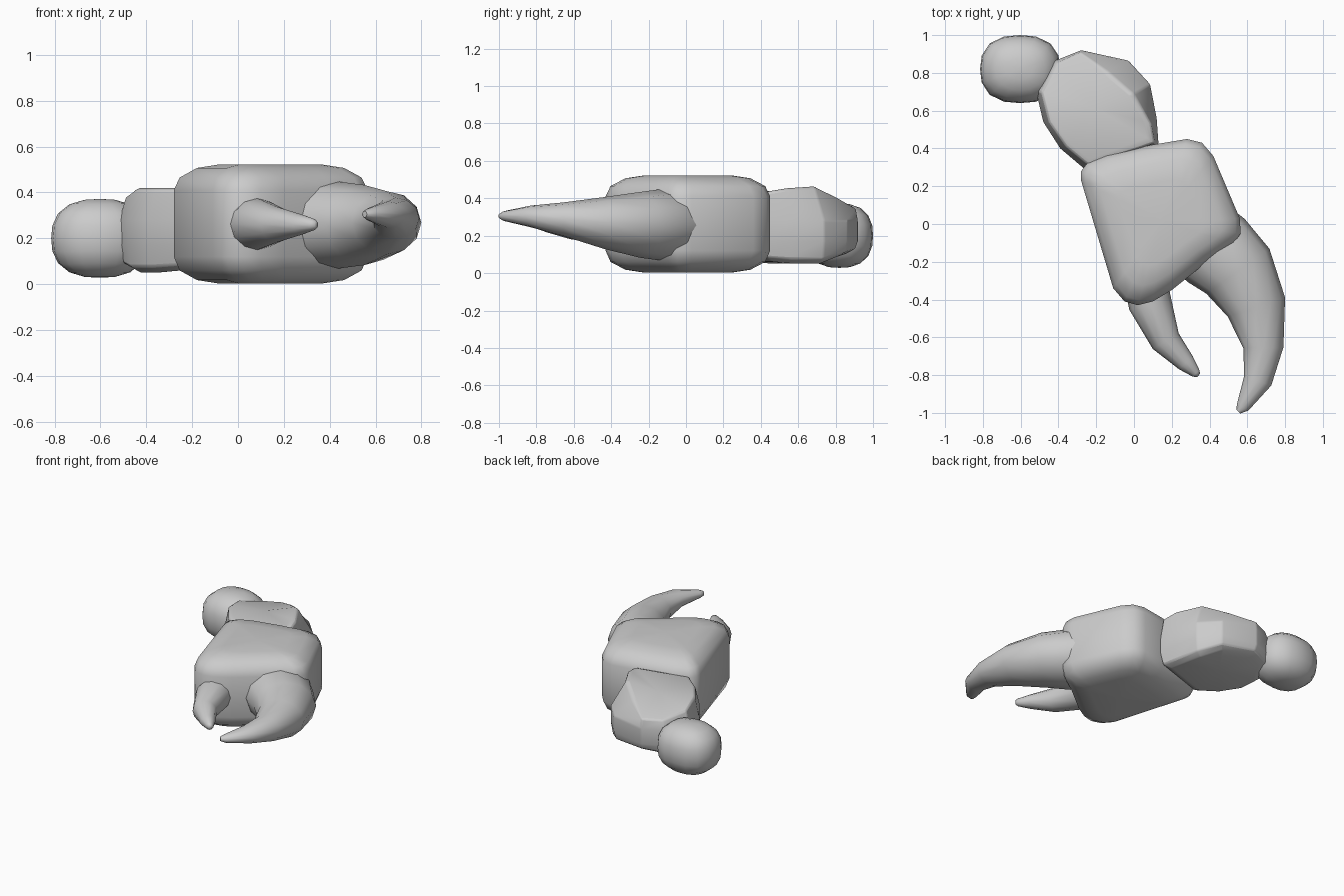
import bpy, bmesh
from math import sin, cos, pi, radians
from mathutils import Vector

if "Cube" in bpy.data.objects:
    bpy.data.objects.remove(bpy.data.objects["Cube"])


def loft(name, rings, bevel=0.0, angle=40):
    """Skin equal-length rings of points and close both ends with a fan."""
    bm = bmesh.new()
    vr = [[bm.verts.new(p) for p in r] for r in rings]
    n = len(vr[0])
    for a, b in zip(vr, vr[1:]):
        for i in range(n):
            j = (i + 1) % n
            bm.faces.new((a[i], a[j], b[j], b[i]))
    for r in (vr[0], vr[-1]):
        c = bm.verts.new(sum((v.co for v in r), Vector()) / n)
        for i in range(n):
            bm.faces.new((r[i], r[(i + 1) % n], c))
    bmesh.ops.recalc_face_normals(bm, faces=bm.faces)
    return finish(name, bm, bevel, angle)


def finish(name, bm, bevel=0.0, angle=40):
    me = bpy.data.meshes.new(name)
    bm.to_mesh(me)
    bm.free()
    ob = bpy.data.objects.new(name, me)
    bpy.context.collection.objects.link(ob)
    if bevel:
        m = ob.modifiers.new("bevel", "BEVEL")
        m.width, m.segments = bevel, 2
        m.limit_method, m.angle_limit = "ANGLE", radians(25)
    bpy.ops.object.select_all(action="DESELECT")
    bpy.context.view_layer.objects.active = ob
    ob.select_set(True)
    bpy.ops.object.shade_smooth_by_angle(angle=radians(angle))
    return ob


def pincer(name, sections, sides=12):
    """Curved horn: each section is centre x, y, z, half width, half height."""
    cs = [Vector(s[:3]) for s in sections]
    rings = []
    for k, (x, y, z, w, h) in enumerate(sections):
        t = cs[min(k + 1, len(cs) - 1)] - cs[max(k - 1, 0)]
        side = Vector((-t.y, t.x, 0)).normalized()
        rings.append([cs[k] + side * w * cos(2 * pi * i / sides)
                      + Vector((0, 0, h * sin(2 * pi * i / sides))) for i in range(sides)])
    return loft(name, rings, angle=60)


# Shoulder ball: slightly boxy ellipsoid
bm = bmesh.new()
bmesh.ops.create_uvsphere(bm, u_segments=16, v_segments=10, radius=1)
e = 2.5
for v in bm.verts:
    k = sum(abs(c) ** e for c in v.co) ** (-1 / e)
    v.co = Vector((-0.603 + 0.212 * v.co.x * k, 0.82 + 0.18 * v.co.y * k,
                   0.2 + 0.172 * v.co.z * k))
finish("joint_ball", bm, angle=60)

# Wrist: mid x, y, top x, y, top z, bottom z
wrist = [(-0.52, 0.71, -0.49, 0.70, 0.39, 0.08), (-0.48, 0.54, -0.45, 0.54, 0.42, 0.06),
         (-0.39, 0.40, -0.36, 0.41, 0.42, 0.06), (-0.26, 0.29, -0.24, 0.31, 0.42, 0.07),
         (0.13, 0.42, 0.11, 0.43, 0.44, 0.07), (0.12, 0.56, 0.09, 0.53, 0.455, 0.06),
         (0.085, 0.74, 0.00, 0.69, 0.465, 0.06), (-0.03, 0.865, -0.14, 0.81, 0.41, 0.10),
         (-0.28, 0.92, -0.28, 0.91, 0.355, 0.115), (-0.43, 0.86, -0.41, 0.85, 0.355, 0.10)]
cx, cy = -0.2, 0.62


def inset(x, y, z, s):
    return (cx + (x - cx) * s, cy + (y - cy) * s, z)


loft("wrist", [[inset(p[0], p[1], p[5] - 0.01, 0.8) for p in wrist],
               [inset(p[0], p[1], p[5] + 0.015, 0.95) for p in wrist],
               [(p[0], p[1], 0.17) for p in wrist],
               [(p[0], p[1], 0.28) for p in wrist],
               [(p[2], p[3], p[4] - 0.01) for p in wrist],
               [inset(p[2], p[3], p[4], 0.9) for p in wrist]], bevel=0.01, angle=35)

# Palm: rounded block stacked from one outline
palm = [(-0.25, 0.32), (-0.15, 0.365), (0.10, 0.42), (0.28, 0.45), (0.36, 0.43), (0.42, 0.36),
        (0.56, 0.03), (0.565, -0.05), (0.53, -0.10), (0.40, -0.19), (0.20, -0.35), (0.10, -0.41),
        (0.02, -0.43), (-0.05, -0.41), (-0.11, -0.34), (-0.28, 0.23), (-0.28, 0.28)]
cx, cy = 0.14, 0.01
levels = [(0.002, 0.52), (0.018, 0.76), (0.06, 0.94), (0.12, 1), (0.41, 1),
          (0.465, 0.94), (0.507, 0.76), (0.523, 0.52)]
loft("palm", [[inset(x, y, z, s) for x, y in palm] for z, s in levels], angle=40)

# Two pincers
pincer("large_pincer", [(0.34, -0.06, 0.255, 0.22, 0.18), (0.435, -0.14, 0.258, 0.225, 0.19),
                        (0.55, -0.25, 0.258, 0.205, 0.175), (0.648, -0.44, 0.268, 0.16, 0.138),
                        (0.685, -0.655, 0.288, 0.106, 0.09), (0.655, -0.83, 0.303, 0.076, 0.058),
                        (0.575, -0.97, 0.305, 0.035, 0.027), (0.552, -0.992, 0.305, 0.015, 0.014)])
pincer("small_pincer", [(0.05, -0.25, 0.262, 0.115, 0.112), (0.085, -0.42, 0.262, 0.115, 0.112),
                        (0.168, -0.62, 0.26, 0.08, 0.078), (0.275, -0.735, 0.26, 0.05, 0.045),
                        (0.328, -0.79, 0.26, 0.025, 0.026), (0.342, -0.802, 0.26, 0.012, 0.014)])
